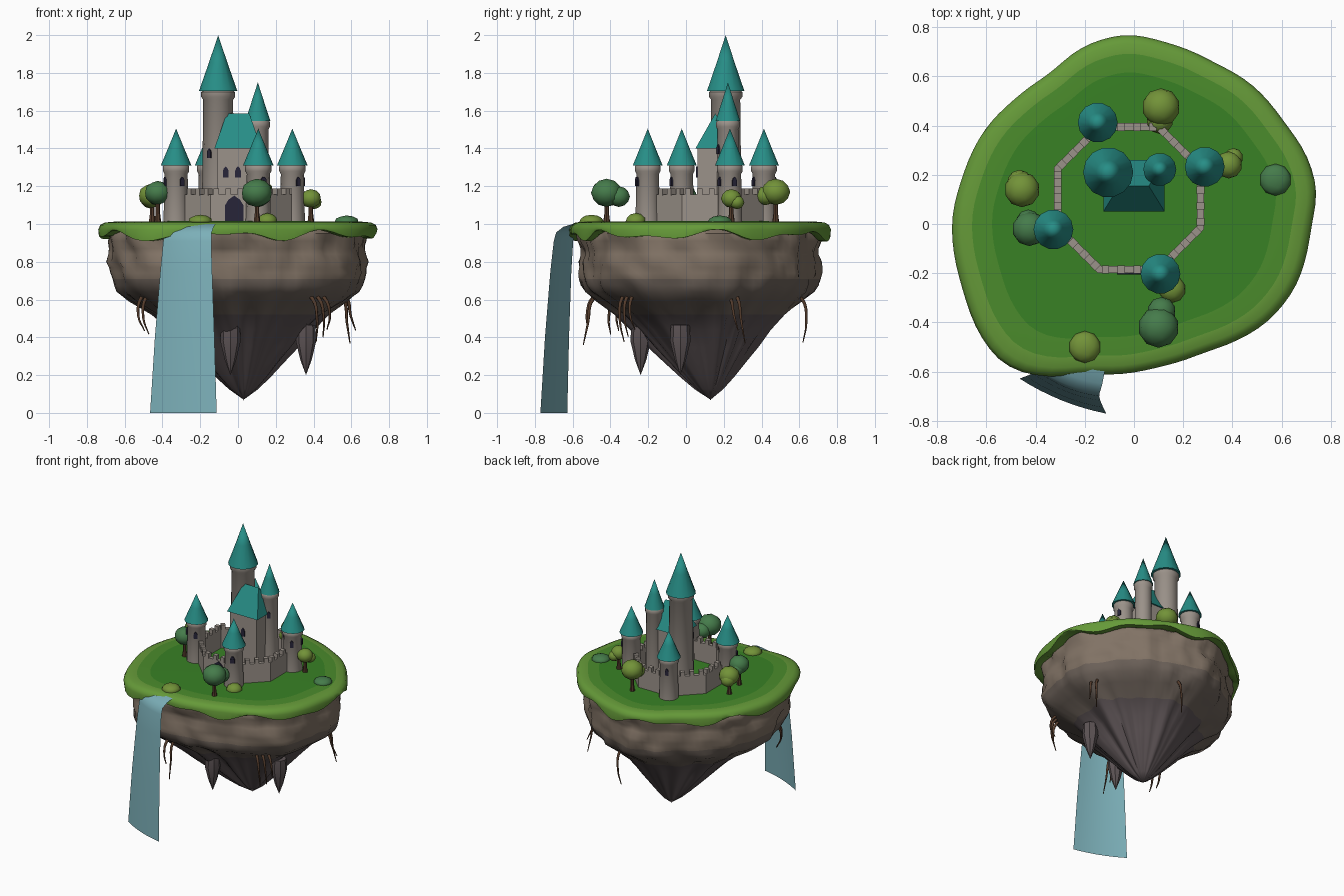
import bpy, bmesh, math, random
from math import sin, cos, pi, radians
from mathutils import Vector, noise

if "Cube" in bpy.data.objects:
    bpy.data.objects.remove(bpy.data.objects["Cube"])

random.seed(4)

def mat(name, r, g, b):
    m = bpy.data.materials.new(name)
    m.diffuse_color = (r, g, b, 1)
    m.use_nodes = True
    m.node_tree.nodes["Principled BSDF"].inputs["Base Color"].default_value = m.diffuse_color
    return m

GRASS = mat("grass", .04, .22, .018)
MID = mat("grass_mid", .07, .26, .025)
EDGE = mat("grass_edge", .13, .32, .04)
ROCK = mat("rock", .22, .17, .13)
ROCK2 = mat("rock_foot", .15, .12, .10)
DEEP = mat("deep_rock", .11, .088, .092)
STONE = mat("stone", .33, .29, .255)
TEAL = mat("roof", .02, .27, .24)
DARK = mat("dark", .02, .018, .04)
WATER = mat("water", .2, .43, .48)
WOOD = mat("wood", .09, .045, .025)
LEAF_A = mat("leaf_cool", .06, .2, .07)
LEAF_B = mat("leaf_warm", .17, .29, .04)

def make(name, verts, faces, mats, smooth=None, idx=None):
    me = bpy.data.meshes.new(name)
    me.from_pydata(verts, [], faces)
    for m in mats:
        me.materials.append(m)
    bm = bmesh.new()
    bm.from_mesh(me)
    for f, i in zip(bm.faces, idx or []):
        f.material_index = i
    bmesh.ops.remove_doubles(bm, verts=bm.verts, dist=1e-5)
    bmesh.ops.recalc_face_normals(bm, faces=bm.faces)
    bm.to_mesh(me)
    bm.free()
    ob = bpy.data.objects.new(name, me)
    bpy.context.collection.objects.link(ob)
    if smooth:
        bpy.ops.object.select_all(action='DESELECT')
        bpy.context.view_layer.objects.active = ob
        ob.select_set(True)
        bpy.ops.object.shade_smooth_by_angle(angle=radians(smooth))

def skin(rings, closed=True):
    """Quads joining successive rings of equal length."""
    n = len(rings[0])
    verts = [v for r in rings for v in r]
    faces = [(k*n+i, k*n+(i+1) % n, k*n+n+(i+1) % n, k*n+n+i)
             for k in range(len(rings)-1) for i in range(n if closed else n-1)]
    return verts, faces

def lathe(name, prof, n, x, y, m, smooth=40, turn=0):
    rings = [[(x+r*cos(turn+2*pi*i/n), y+r*sin(turn+2*pi*i/n), z) for i in range(n)]
             for r, z in prof]
    make(name, *skin(rings), [m], smooth)

# Island outline, seen from above
CX, CY, N = 0.0, 0.08, 96
OUT = [(.72, 0), (.745, .13), (.7, .284), (.615, .405), (.475, .57), (.325, .655), (.12, .74),
       (-.026, .772), (-.2, .725), (-.34, .61), (-.484, .507), (-.605, .385), (-.70, .18),
       (-.74, .02), (-.695, -.264), (-.63, -.446), (-.53, -.575), (-.38, -.62), (-.2, -.605),
       (.1, -.58), (.285, -.52), (.435, -.465), (.54, -.4), (.655, -.26)]
POLAR = sorted((math.atan2(y-CY, x-CX) % (2*pi), math.hypot(x-CX, y-CY)) for x, y in OUT)
POLAR = [(POLAR[-1][0]-2*pi, POLAR[-1][1])] + POLAR + [(POLAR[0][0]+2*pi, POLAR[0][1])]

def linear(a):
    a %= 2*pi
    for (a0, r0), (a1, r1) in zip(POLAR, POLAR[1:]):
        if a0 <= a <= a1:
            return r0 + (r1-r0)*(a-a0)/(a1-a0)

def radius(a):
    return sum(linear(a+k*.04) for k in (-2, -1, 0, 1, 2))/5

ANG = [2*pi*i/N for i in range(N)]

# Grass cap with a wavy overhanging lip
def lip(a):
    return .94 + .018*sin(7*a+1) + .014*sin(12*a)
CAP = [(0, 1.015), (.45, 1.015), (.78, 1.013), (.89, 1.012), (.95, 1.008), (.985, .995),
       (1, .97), (.995, None), (.94, None), (.85, .97)]
rings = [[(CX+f*radius(a)*cos(a), CY+f*radius(a)*sin(a), lip(a) if z is None else z)
          for a in ANG] for f, z in CAP]
v, f = skin(rings)
make("grass_cap", v, f, [GRASS, MID, EDGE], 60,
     [max(0, min(2, i//N-1)) for i in range(len(f))])

# Rock body: lumpy cliff above, ridged cone below
BODY = [(.85, .985), (.93, .95), (.925, .91), (.905, .87), (.9, .84), (.915, .8), (.91, .77),
        (.915, .74), (.91, .71), (.895, .675), (.865, .64), (.77, .59), (.62, .52), (.5, .44),
        (.39, .35), (.29, .27), (.19, .19), (.1, .125), (0, .07)]
rings = []
for fr, z in BODY:
    t = max(0, (.64-z)/.57)
    ring = []
    for a in ANG:
        lump = noise.noise((6*cos(a), 6*sin(a), z*8))*.055*(1-t)
        ridge = noise.noise((4.5*cos(a), 4.5*sin(a), 3))*.22*min(1, t*2.5)
        r = radius(a)*fr*(1+lump+ridge)
        ring.append((CX+.03*t+r*cos(a), CY+.05*t+r*sin(a), z))
    rings.append(ring)
v, f = skin(rings)
make("rock_body", v, f, [ROCK, ROCK2, DEEP], 60,
     [(i//N >= 8) + (i//N >= 12) for i in range(len(f))])

# Hanging rock spikes
for x, y, s in ((-.04, -.24, 1), (.36, -.03, 1), (.03, .13, .45)):
    z0 = .2 if s == 1 else .065
    lathe("rock_spike", [(0, z0+.27*s), (.05*s, z0+.265*s), (.054*s, z0+.18*s),
                         (.03*s, z0+.08*s), (0, z0)], 8, x, y, DEEP)

# Roots dangling from the cliff foot
def root(pts, r):
    cu = bpy.data.curves.new("root", 'CURVE')
    cu.dimensions = '3D'
    cu.bevel_depth, cu.bevel_resolution, cu.resolution_u = r, 1, 4
    sp = cu.splines.new('BEZIER')
    sp.bezier_points.add(len(pts)-1)
    for i, (b, p) in enumerate(zip(sp.bezier_points, pts)):
        b.co, b.radius = p, 1-.8*i/(len(pts)-1)
        b.handle_left_type = b.handle_right_type = 'AUTO'
    cu.materials.append(WOOD)
    bpy.context.collection.objects.link(bpy.data.objects.new("root", cu))

for deg, count in ((222, 2), (250, 2), (316, 3), (18, 2), (80, 1)):
    for k in range(count):
        a = radians(deg + 4*k - 4)
        r, drop = radius(a), random.uniform(.13, .24)
        path = [(.72, .63), (.81, .61), (.85, .59-drop*.5), (.85+random.uniform(-.05, .05), .59-drop)]
        root([(CX+q*r*cos(a+.02*i), CY+q*r*sin(a+.02*i), z) for i, (q, z) in enumerate(path)], .014)

# Waterfall sheet pouring over the front edge
d = Vector((cos(radians(248)), sin(radians(248)), 0))
s = Vector((-d.y, d.x, 0))
rings = []
for r, z, w in ((.60, 1.0, .12), (.65, .985, .13), (.69, .955, .134), (.702, .91, .137),
                (.717, .75, .148), (.739, .4, .17), (.757, 0, .19)):
    rings.append([d*(r+.018*(1-u*u)) + s*(w*u-.006) + Vector((0, 0, z))
                  for u in [i/4-1 for i in range(9)]])
make("waterfall", *skin(rings, False), [WATER], 60)

# Pointed dark opening, facing the given direction
def arch(name, x, y, z, w, h, deg):
    a = radians(deg)
    n, t = Vector((cos(a), sin(a), 0)), Vector((-sin(a), cos(a), 0))
    prof = [(-.5, 0), (.5, 0), (.5, .62), (.3, .85), (0, 1), (-.3, .85), (-.5, .62)]
    rings = [[Vector((x, y, z)) + n*e + t*w*u + Vector((0, 0, h*q)) for u, q in prof]
             for e in (-.012, .006)]
    v, f = skin(rings)
    make(name, v, f + [tuple(range(7)), tuple(range(7, 14))], [DARK])

def box(name, x, y, z0, z1, sx, sy, m, turn=0):
    c, q = cos(turn), sin(turn)
    rings = [[(x+c*u*sx/2-q*w*sy/2, y+q*u*sx/2+c*w*sy/2, z)
              for u, w in ((-1, -1), (1, -1), (1, 1), (-1, 1))] for z in (z0, z1)]
    v, f = skin(rings)
    make(name, v, f + [(0, 1, 2, 3), (4, 5, 6, 7)], [m])

def tower(name, x, y, r, eave, apex, roof_r, win_z, degs):
    lathe(name, [(0, 1), (r*1.1, 1), (r, eave-.05), (r*1.14, eave-.035),
                 (r*1.14, eave-.01), (r, eave), (0, eave)], 14, x, y, STONE)
    lathe(name+"_roof", [(0, eave), (roof_r, eave-.005), (roof_r*.48, eave+(apex-eave)*.5),
                         (0, apex)], 14, x, y, TEAL)
    for g in degs:
        arch(name+"_window", x+r*1.02*cos(radians(g)), y+r*1.02*sin(radians(g)), win_z,
             .024, .05, g)

# Octagonal curtain wall with battlements
WX, WY = -.02, .105
lathe("curtain_wall", [(.33, 1), (.33, 1.155), (.298, 1.155), (.298, 1), (.33, 1)], 8,
      WX, WY, STONE, None, pi/8)
for k in range(8):
    a = k*pi/4
    for o in (-.096, -.032, .032, .096):
        box("merlon", WX+.29*cos(a)-o*sin(a), WY+.29*sin(a)+o*cos(a), 1.15, 1.187,
            .032, .03, STONE, a)
arch("gate", WX, WY-.305, 1.01, .1, .14, -90)

# Corner towers on every other wall corner
for g in (22.5, 112.5, 202.5, 292.5):
    tower("corner_tower", WX+.333*cos(radians(g)), WY+.333*sin(radians(g)), .061, 1.315, 1.505,
          .081, 1.2, (-60, g))

# Keep with hipped roof, and its two tall towers
box("keep", 0, .155, 1, 1.405, .22, .19, STONE)
v = [(-.125, .05, 1.4), (.125, .05, 1.4), (.125, .26, 1.4), (-.125, .26, 1.4),
     (-.06, .155, 1.585), (.06, .155, 1.585)]
make("keep_roof", v, [(0, 1, 2, 3), (0, 1, 5, 4), (1, 2, 5), (2, 3, 4, 5), (3, 0, 4)], [TEAL])
for x in (-.065, 0):
    arch("keep_window", x, .06, 1.245, .03, .06, -90)
tower("main_tower", -.105, .21, .079, 1.708, 2.0, .102, 1.35, (-125,))
tower("second_tower", .105, .222, .056, 1.55, 1.75, .067, 1.37, (-60,))

# Trees and bushes
def blob(name, x, y, z, r, h, m):
    bm = bmesh.new()
    bmesh.ops.create_icosphere(bm, subdivisions=2, radius=1)
    v = [(x+p.co.x*r, y+p.co.y*r, z+p.co.z*h) for p in bm.verts]
    f = [tuple(q.index for q in t.verts) for t in bm.faces]
    bm.free()
    make(name, v, f, [m], 60)

for x, y, z, r, dx, dy, m in ((.1, -.42, 1.165, .083, .012, .065, LEAF_A),
                              (-.425, -.02, 1.165, .07, -.005, .03, LEAF_A),
                              (-.455, .14, 1.15, .072, -.01, .03, LEAF_B),
                              (.11, .475, 1.17, .077, -.005, -.055, LEAF_B),
                              (.385, .24, 1.135, .055, .02, .03, LEAF_B)):
    lathe("tree_trunk", [(0, 1), (.02, 1), (.012, 1.06), (.012, z), (0, z)], 7, x, y, WOOD)
    blob("tree_crown", x, y, z, r, r*.9, m)
    blob("tree_crown_side", x+dx, y+dy, z-.02, r*.7, r*.66, m)
for x, y, r, h, m in ((-.2, -.5, .065, .036, LEAF_B), (.575, .18, .065, .032, LEAF_A),
                      (.155, -.265, .055, .045, LEAF_B)):
    blob("bush", x, y, 1.013, r, h, m)
